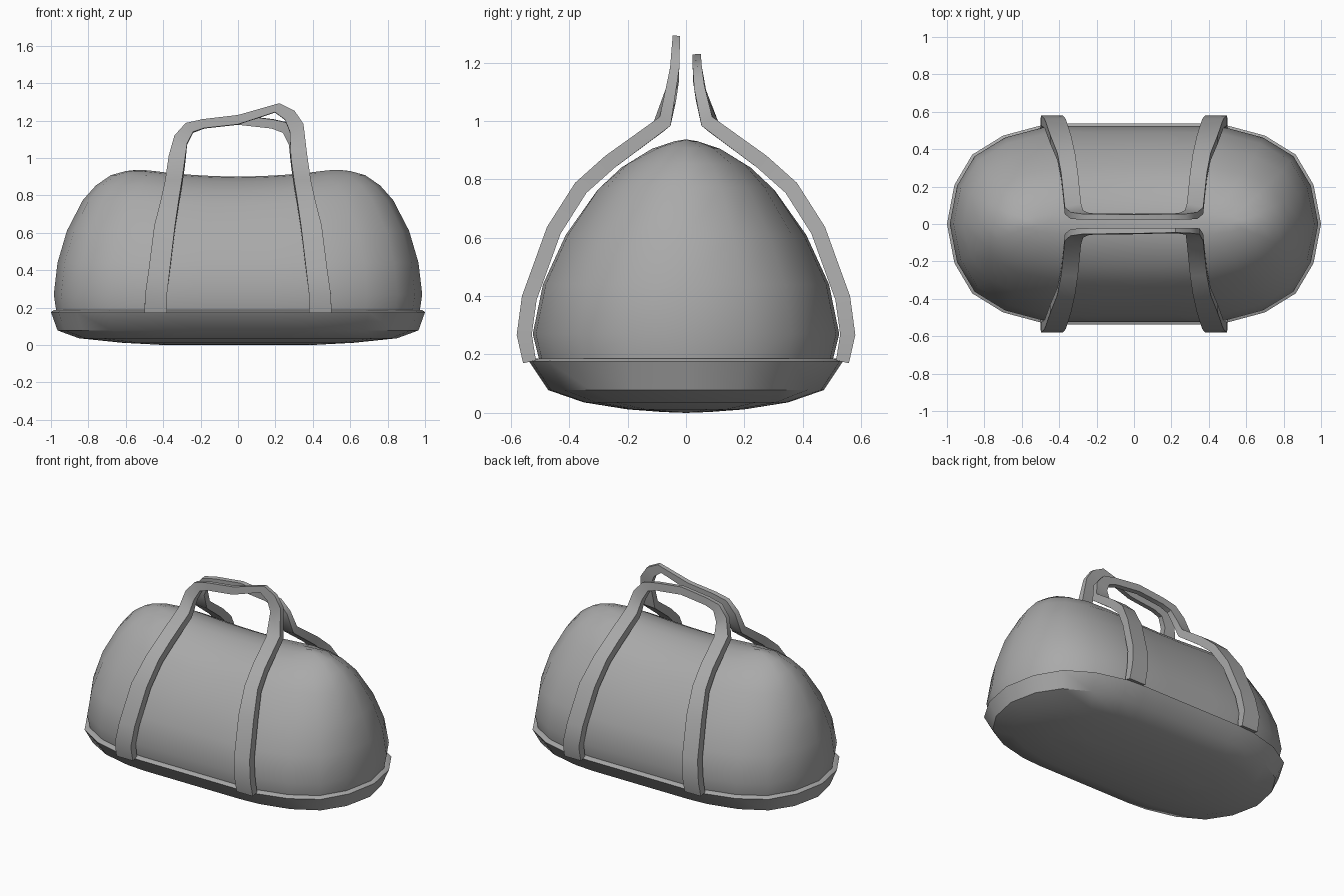
import bpy, bmesh, math
from mathutils import Vector

cube = bpy.data.objects.get("Cube")
if cube:
    bpy.data.objects.remove(cube, do_unlink=True)

grey = bpy.data.materials.new("grey fabric")
grey.use_nodes = True
colour = (0.4, 0.4, 0.4, 1)
grey.diffuse_color = colour
grey.node_tree.nodes["Principled BSDF"].inputs["Base Color"].default_value = colour


def finish(bm, name, angle):
    bmesh.ops.remove_doubles(bm, verts=bm.verts[:], dist=0.0005)
    bmesh.ops.recalc_face_normals(bm, faces=bm.faces[:])
    mesh = bpy.data.meshes.new(name)
    bm.to_mesh(mesh)
    bm.free()
    mesh.materials.append(grey)
    ob = bpy.data.objects.new(name, mesh)
    bpy.context.collection.objects.link(ob)
    bpy.ops.object.select_all(action='DESELECT')
    ob.select_set(True)
    bpy.context.view_layer.objects.active = ob
    bpy.ops.object.shade_smooth_by_angle(angle=math.radians(angle))
    return ob


def bridge(bm, rings):
    for a, b in zip(rings, rings[1:]):
        n = len(a)
        for i in range(n):
            j = (i + 1) % n
            bm.faces.new((a[i], a[j], b[j], b[i]))


# Plan outline of the bag: one quarter, mirrored twice
quarter = [(1, 0), (.96, .39), (.865, .69), (.7, .88), (.5, .98), (.36, 1), (.18, 1)]
half = quarter + [(0, 1)] + [(-x, y) for x, y in quarter[::-1]]
plan = half + [(x, -y) for x, y in half[-2:0:-1]]


def loft(name, levels, sag, angle):
    """Stack the plan outline at (z, half length, half width) levels."""
    bm = bmesh.new()
    rings = []
    for z, lx, ly in levels:
        ring = []
        for px, py in plan:
            x = px * lx
            dip = sag * max(0, 1 - (x / .5) ** 2) * min(1, max(0, (z - .6) / .3))
            ring.append(bm.verts.new((x, py * ly, z - dip)))
        rings.append(ring)
    bridge(bm, rings)
    return finish(bm, name, angle)


# Soft bag body, closing in a slightly sagging ridge
loft("bag_body", [
    (.17, .97, .5), (.27, .985, .525), (.44, .965, .49), (.61, .915, .412),
    (.774, .83, .305), (.853, .76, .226), (.908, .68, .133), (.93, .6, .06),
    (.937, .54, 0)], .036, 50)

# Shallow base tray with a narrow lip
loft("bag_base", [
    (.186, .96, .5), (.186, .985, .515), (.176, 1, .537), (.078, .965, .472),
    (.036, .85, .35), (.012, .62, .2), (.003, .45, .08), (0, .4, 0)], 0, 40)

# Strap side profile: height, outer depth, thickness
profile = [(.17, .558, .045), (.267, .58, .052), (.4, .562, .052), (.637, .476, .052),
           (.788, .38, .052), (.88, .277, .052), (1.014, .09, .048),
           (1.14, .058, .034), (1.3, .045, .025)]


def depth(z):
    for (z0, y0, t0), (z1, y1, t1) in zip(profile, profile[1:]):
        if z <= z1 or z1 == profile[-1][0]:
            f = (z - z0) / (z1 - z0)
            return y0 + f * (y1 - y0), t0 + f * (t1 - t0)


def strap_pair(z, x, side):
    """Outer and inner surface points of the strap at one height."""
    y, t = depth(z)
    e = .02
    slope = (depth(min(z + e, 1.3))[0] - depth(max(z - e, .17))[0])
    run = min(z + e, 1.3) - max(z - e, .17)
    n = Vector((0, run, -slope)).normalized()
    p = Vector((x, y, z))
    q = p - n * t
    return [Vector((v.x, v.y * side, v.z)) for v in (p, q)]


# Strap stations from base to handle middle: outer edge x, z and inner edge x, z
stations = [(.5, .17, .38, .17), (.497, .267, .38, .267), (.478, .4, .365, .4),
            (.448, .637, .337, .637), (.41, .788, .315, .788), (.39, .88, .3, .88),
            (.37, 1.014, .283, 1.0), (.34, 1.12, .272, 1.08), (.28, 1.187, .24, 1.14),
            (.187, 1.208, .18, 1.16), (0, 1.23, 0, 1.18)]
lift = {7: (.01, .062), 8: (.022, .066), 9: (.035, .085)}


def strap(name, side, lifted):
    right = [(-a, b, -c, d) for a, b, c, d in stations]
    left = []
    for i, (a, b, c, d) in enumerate(stations):
        dx, dz = lift.get(i, (0, 0)) if lifted else (0, 0)
        left.append((a + dx, b + dz, c + dx * .5, d + dz))
    bm = bmesh.new()
    rings = []
    for xo, zo, xi, zi in right + left[-2::-1]:
        outer, inner = strap_pair(zo, xo, side), strap_pair(zi, xi, side)
        rings.append([bm.verts.new(p) for p in outer + inner[::-1]])
    bridge(bm, rings)
    bm.faces.new(rings[0])
    bm.faces.new(rings[-1])
    return finish(bm, name, 40)


strap("front_strap", -1, True)
strap("back_strap", 1, False)
